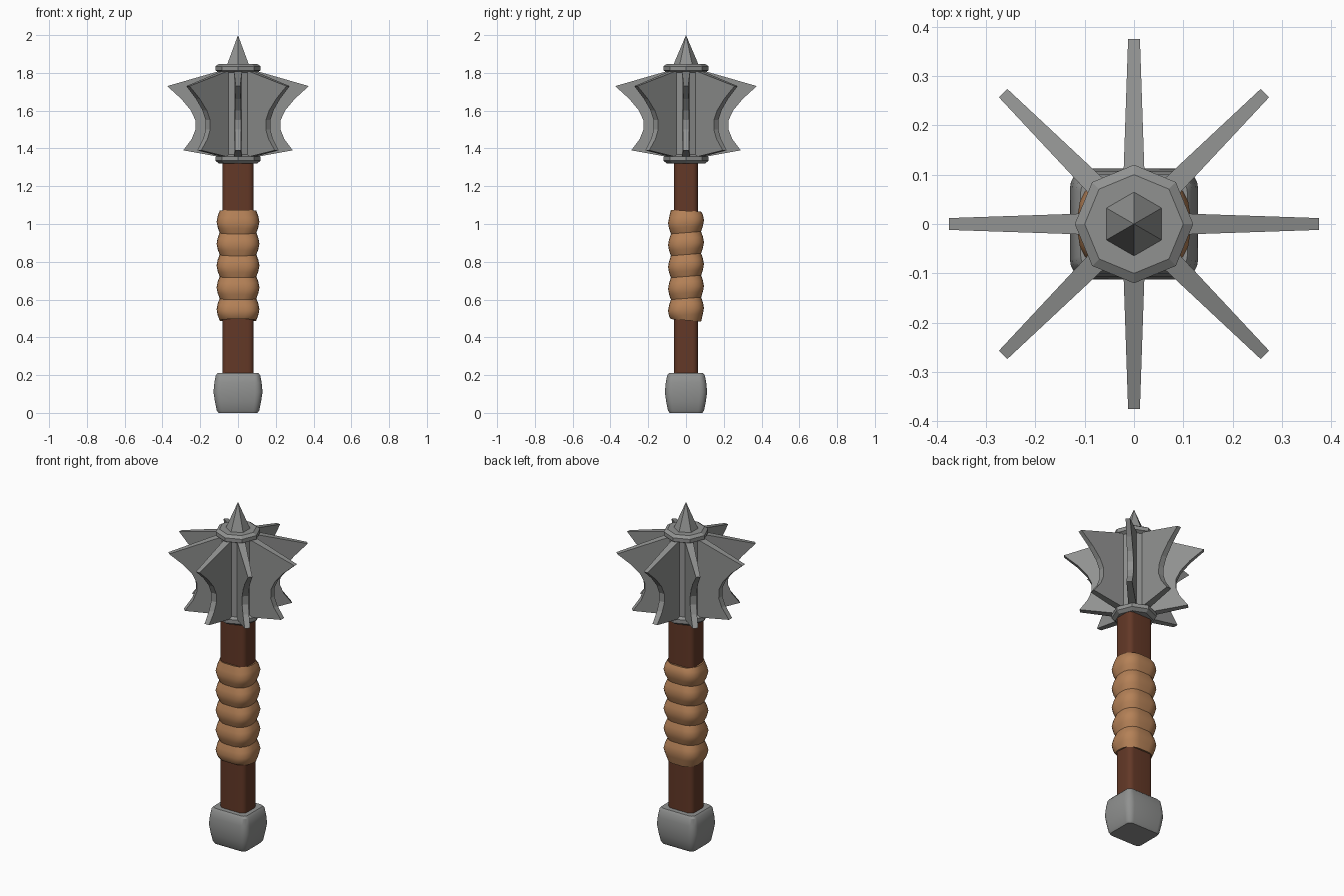
import bpy, bmesh, math
from mathutils import Matrix, Vector

cube = bpy.data.objects.get("Cube")
if cube:
    bpy.data.objects.remove(cube)


def material(name, rgb):
    m = bpy.data.materials.new(name)
    m.use_nodes = True
    m.diffuse_color = (*rgb, 1)
    m.node_tree.nodes["Principled BSDF"].inputs["Base Color"].default_value = (*rgb, 1)
    return m


steel = material("grey steel", (0.28, 0.285, 0.28))
wood = material("dark brown wood", (0.125, 0.04, 0.02))
leather = material("tan leather", (0.46, 0.22, 0.095))


def finish(bm, name, mat, smooth=None):
    bmesh.ops.recalc_face_normals(bm, faces=bm.faces)
    mesh = bpy.data.meshes.new(name)
    bm.to_mesh(mesh)
    bm.free()
    mesh.materials.append(mat)
    ob = bpy.data.objects.new(name, mesh)
    bpy.context.collection.objects.link(ob)
    if smooth:
        bpy.ops.object.select_all(action='DESELECT')
        ob.select_set(True)
        bpy.context.view_layer.objects.active = ob
        bpy.ops.object.shade_smooth_by_angle(angle=math.radians(smooth))
    return ob


def loft(name, rings, mat, smooth=None):
    """Skin closed rings of points and cap both ends."""
    bm = bmesh.new()
    loops = [[bm.verts.new(p) for p in ring] for ring in rings]
    for a, b in zip(loops, loops[1:]):
        for i in range(len(a)):
            j = (i + 1) % len(a)
            bm.faces.new((a[i], a[j], b[j], b[i]))
    bm.faces.new(loops[0])
    bm.faces.new(loops[-1])
    return finish(bm, name, mat, smooth)


def rounded(hx, hy, r, z, tilt=0, steps=5):
    """Rounded rectangle ring, optionally tilted along y."""
    pts = []
    for k, (sx, sy) in enumerate(((1, 1), (-1, 1), (-1, -1), (1, -1))):
        for s in range(steps + 1):
            a = math.pi / 2 * (k + s / steps)
            x = sx * (hx - r) + r * math.cos(a)
            y = sy * (hy - r) + r * math.sin(a)
            pts.append((x, y, z + tilt * y))
    return pts


def octagon(r, z):
    return [(r * math.cos(i * math.pi / 4), r * math.sin(i * math.pi / 4), z) for i in range(8)]


# Pommel: barrel-sided rounded block
loft("pommel", [rounded(0.104, 0.087, 0.025, 0), rounded(0.113, 0.096, 0.032, 0.014),
                rounded(0.122, 0.105, 0.036, 0.06), rounded(0.13, 0.112, 0.04, 0.11),
                rounded(0.125, 0.107, 0.036, 0.16), rounded(0.118, 0.1, 0.032, 0.198),
                rounded(0.108, 0.09, 0.025, 0.21)], steel, 30)

# Wooden shaft
loft("shaft", [rounded(0.083, 0.063, 0.03, z) for z in (0.19, 1.34)], wood, 40)

# Leather grip: five bulging wraps with slightly slanted creases
bottom, pitch, turns = 0.49, 0.116, 5
rings = [rounded(0.085, 0.068, 0.05, bottom + 0.004, -0.08)]
for i in range(turns):
    for f, swell in ((0.0, 0.0), (0.25, 0.65), (0.5, 1.0), (0.75, 0.65)):
        tilt = -0.08 if i + f == 0 else 0.08
        rings.append(rounded(0.097 + 0.016 * swell, 0.08 + 0.015 * swell, 0.07,
                             bottom + pitch * (i + f), tilt))
rings.append(rounded(0.097, 0.08, 0.07, bottom + pitch * turns, -0.05))
rings.append(rounded(0.085, 0.068, 0.05, bottom + pitch * turns - 0.004, -0.05))
loft("leather_grip", rings, leather, 30)

# Head core and the two bevelled collars
loft("head_core", [octagon(0.1, 1.34), octagon(0.1, 1.83)], steel)
loft("lower_collar", [octagon(0.1, 1.32), octagon(0.12, 1.335),
                      octagon(0.12, 1.357), octagon(0.1, 1.367)], steel)
loft("upper_collar", [octagon(0.1, 1.803), octagon(0.12, 1.813),
                      octagon(0.12, 1.835), octagon(0.1, 1.848)], steel)

# Six-sided top spike
bm = bmesh.new()
bmesh.ops.create_cone(bm, segments=6, radius1=0.068, radius2=0, depth=0.16, cap_ends=True,
                      matrix=Matrix.Translation((0, 0, 1.92)))
if abs(max(v.co.y for v in bm.verts) - 0.068) > 0.001:
    bmesh.ops.rotate(bm, verts=bm.verts, matrix=Matrix.Rotation(math.pi / 6, 3, 'Z'))
finish(bm, "top_spike", steel)

# Eight flanges, thinning towards the points
profile = [(0.08, 1.815), (0.375, 1.73), (0.3, 1.662), (0.25, 1.602), (0.226, 1.55),
           (0.225, 1.5), (0.245, 1.45), (0.29, 1.39), (0.08, 1.352)]
for n in range(8):
    turn = Matrix.Rotation(n * math.pi / 4, 3, 'Z')
    sides = []
    for side in (-1, 1):
        sides.append([turn @ Vector((r, side * (0.022 - 0.034 * (r - 0.08)), z))
                      for r, z in profile])
    loft(f"flange_{n + 1}", sides, steel)
